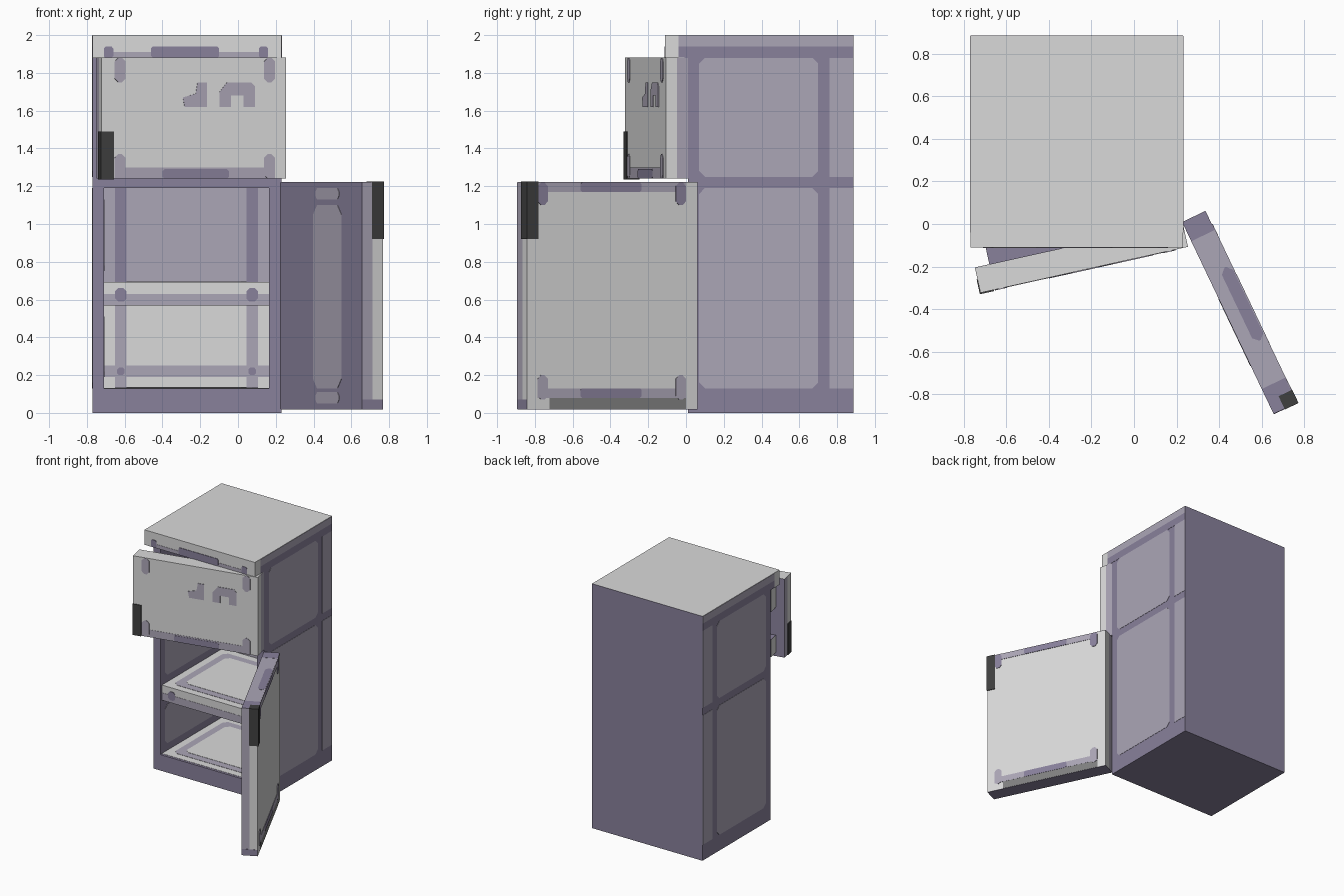
import bpy, bmesh, math
from mathutils import Matrix, Vector

cube = bpy.data.objects.get("Cube")
if cube:
    bpy.data.objects.remove(cube, do_unlink=True)


def material(name, r, g, b):
    m = bpy.data.materials.new(name)
    m.use_nodes = True
    m.diffuse_color = (r, g, b, 1)
    m.node_tree.nodes["Principled BSDF"].inputs["Base Color"].default_value = (r, g, b, 1)
    return m


LIGHT = material("light grey", 0.70, 0.70, 0.70)
PALE = material("pale purple", 0.41, 0.38, 0.47)
PURPLE = material("mid purple", 0.25, 0.22, 0.33)
GREY = material("mid grey", 0.22, 0.22, 0.22)
DARK = material("dark grey", 0.05, 0.05, 0.05)
HOME = Matrix.Identity(4)


def solid(name, mat, pts, axis, a, b, place=HOME):
    """Extrude a flat outline along an axis from a to b."""
    bm = bmesh.new()
    rings = []
    for d in (a, b):
        ring = []
        for p in pts:
            co = list(p)
            co.insert(axis, d)
            ring.append(bm.verts.new(place @ Vector(co)))
        rings.append(ring)
        bm.faces.new(ring)
    for i in range(len(pts)):
        j = (i + 1) % len(pts)
        bm.faces.new((rings[0][i], rings[0][j], rings[1][j], rings[1][i]))
    bmesh.ops.recalc_face_normals(bm, faces=bm.faces)
    mesh = bpy.data.meshes.new(name)
    bm.to_mesh(mesh)
    bm.free()
    mesh.materials.append(mat)
    ob = bpy.data.objects.new(name, mesh)
    bpy.context.collection.objects.link(ob)
    return ob


def outline(a0, a1, b0, b1, cut=0):
    if not cut:
        return [(a0, b0), (a1, b0), (a1, b1), (a0, b1)]
    return [(a0 + cut, b0), (a1 - cut, b0), (a1, b0 + cut), (a1, b1 - cut),
            (a1 - cut, b1), (a0 + cut, b1), (a0, b1 - cut), (a0, b0 + cut)]


def box(name, mat, x, y, z, place=HOME):
    return solid(name, mat, outline(*x, *y), 2, *z, place)


def plate(name, mat, axis, at, sign, rect, level=1, cut=0, place=HOME):
    """Thin painted panel lying on a face."""
    return solid(name, mat, outline(*rect, cut), axis, at, at + sign * 0.002 * level, place)


# Cabinet shell
L, R, F, B = -0.77, 0.23, 0.01, 0.885
IL, IR, IB = -0.71, 0.165, 0.82
box("left_wall", PURPLE, (IR, R), (F, B), (0, 1.88))
box("right_wall", PURPLE, (L, IL), (F, B), (0, 1.88))
box("back_wall", PURPLE, (IL, IR), (IB, B), (0, 1.88))
box("base", PURPLE, (IL, IR), (F, IB), (0, 0.13))
box("divider", PURPLE, (IL, IR), (F, IB), (1.19, 1.25))
box("top_cap", LIGHT, (L, R), (-0.11, B), (1.88, 2))
plate("cap_back", PURPLE, 1, B, 1, (L, R, 0, 2))
plate("cap_underside", PALE, 2, 1.88, -1, (L, R, -0.11, F))

# Side panels, the same on both flanks
for side, x, s in (("left", R, 1), ("right", L, -1)):
    for z0, z1 in ((0.13, 1.19), (1.25, 1.88)):
        plate(side + "_side_panel", PALE, 0, x, s, (0.07, 0.70, z0, z1), 1, 0.03)
        plate(side + "_rear_panel", PALE, 0, x, s, (0.76, B, z0, z1))
    plate(side + "_cap_band", PURPLE, 0, x, s, (-0.04, B, 1.88, 1.94))
    plate(side + "_cap_panel", PALE, 0, x, s, (-0.04, B, 1.94, 1.998))

# Cap front trim
plate("cap_trim", PALE, 1, -0.11, -1, (-0.71, 0.16, 1.88, 1.91))
plate("cap_stripe", PURPLE, 1, -0.11, -1, (-0.46, -0.10, 1.88, 1.94), 2, 0.01)
for x in (-0.71, 0.11):
    plate("cap_corner", PURPLE, 1, -0.11, -1, (x, x + 0.05, 1.88, 1.94), 2, 0.01)

# Interior linings
plate("upper_lining", PALE, 1, IB, -1, (IL, IR, 0.69, 1.19))
plate("lower_lining", LIGHT, 1, IB, -1, (IL, IR, 0.13, 0.57))
plate("freezer_lining", LIGHT, 1, IB, -1, (IL, IR, 1.25, 1.88))
for x in (-0.65, 0.045):
    plate("upper_lining_stripe", PURPLE, 1, IB, -1, (x, x + 0.06, 0.69, 1.19), 2)
    plate("lower_lining_stripe", PALE, 1, IB, -1, (x, x + 0.06, 0.13, 0.57), 2)
    plate("lining_dot", PURPLE, 1, IB, -1, (x + 0.01, x + 0.05, 0.2, 0.24), 3, 0.01)
plate("lining_cross_stripe", PALE, 1, IB, -1, (IL, IR, 0.19, 0.25), 2)
for x, s in ((IL, 1), (IR, -1)):
    for z0, z1 in ((0.19, 0.51), (0.75, 1.13)):
        plate("inner_side_panel", PALE, 0, x, s, (0.07, 0.70, z0, z1), 1, 0.03)

# Shelf and light floors with a ring of pale trim
box("shelf", LIGHT, (IL, IR), (0.03, IB), (0.57, 0.69))
plate("shelf_underside", PALE, 2, 0.57, -1, (IL, IR, 0.03, IB))
plate("shelf_front_band", PALE, 1, 0.03, -1, (IL, IR, 0.57, 0.63))
for x in (-0.65, 0.045):
    plate("shelf_front_mark", PURPLE, 1, 0.03, -1, (x, x + 0.06, 0.59, 0.66), 2, 0.015)
for name, z in (("shelf", 0.69), ("floor", 0.13), ("freezer_floor", 1.25)):
    plate(name + "_top", LIGHT, 2, z, 1, (IL, IR, 0.03, IB))
    plate(name + "_trim", PALE, 2, z, 1, (-0.65, 0.105, 0.09, 0.76), 2, 0.03)
    plate(name + "_centre", LIGHT, 2, z, 1, (-0.59, 0.045, 0.15, 0.70), 3, 0.03)


def hinge(angle):
    return Matrix.Translation((0.228, F, 0)) @ Matrix.Rotation(math.radians(angle), 4, 'Z')


def door(name, place, z0, z1, grip_z):
    """Door in closed position, hinged at the origin, outer face towards -y."""
    box(name + "_outer", LIGHT, (-1, 0), (-0.12, -0.06), (z0, z1), place)
    box(name + "_inner", PALE, (-1, 0), (-0.06, 0), (z0, z1), place)
    plate(name + "_inside", PURPLE, 1, 0, 1, (-1, 0, z0, z1), 1, 0, place)
    box(name + "_handle", DARK, (-1.004, -0.935), (-0.126, -0.055), grip_z, place)


def front(name, mat, rect, level, cut, place):
    plate(name, mat, 1, -0.12, -1, rect, level, cut, place)


# Upper door, slightly open
up = hinge(12.5)
door("upper_door", up, 1.24, 1.88, (1.236, 1.49))
plate("upper_door_top", LIGHT, 2, 1.88, 1, (-1, 0, -0.12, 0), 1, 0, up)
front("upper_door_band", PALE, (-0.93, -0.06, 1.24, 1.30), 1, 0, up)
front("upper_door_stripe", PURPLE, (-0.67, -0.31, 1.24, 1.29), 2, 0.01, up)
for x in (-0.93, -0.12):
    front("upper_door_low_corner", PALE, (x, x + 0.06, 1.24, 1.37), 2, 0.02, up)
    front("upper_door_high_corner", PALE, (x, x + 0.06, 1.75, 1.88), 2, 0.02, up)
small_patch = [(-0.55, 1.62), (-0.43, 1.62), (-0.43, 1.75), (-0.48, 1.75), (-0.49, 1.69), (-0.56, 1.67)]
arch_patch = [(-0.36, 1.62), (-0.30, 1.62), (-0.30, 1.68), (-0.23, 1.68), (-0.23, 1.62), (-0.17, 1.62),
              (-0.17, 1.73), (-0.19, 1.75), (-0.32, 1.75), (-0.36, 1.70)]
for name, pts in (("small_patch", small_patch), ("arch_patch", arch_patch)):
    solid(name, PALE, pts, 1, -0.12, -0.124, up)

# Racks on the inside of the upper door
for z0, z1 in ((1.27, 1.41), (1.64, 1.83)):
    box("door_rack", LIGHT, (-0.93, -0.07), (0, 0.09), (z0, z1), up)
    plate("rack_top", PURPLE, 2, z1, 1, (-0.93, -0.07, 0, 0.09), 1, 0, up)
    plate("rack_face", PURPLE, 1, 0.09, 1, (-0.93, -0.07, z0, z1), 1, 0, up)

# Lower door, wide open
low = hinge(115.5)
door("lower_door", low, 0.02, 1.22, (0.92, 1.224))
plate("lower_door_top", PALE, 2, 1.22, 1, (-1, 0, -0.12, 0), 1, 0, low)
plate("lower_door_bottom", PURPLE, 2, 0.02, -1, (-1, 0, -0.12, 0), 1, 0, low)
for x0, x1 in ((-1, -0.87), (-0.1, 0)):
    plate("lower_door_top_end", PURPLE, 2, 1.22, 1, (x0, x1, -0.12, 0), 1.5, 0, low)
plate("lower_door_top_stripe", PURPLE, 2, 1.22, 1, (-0.66, -0.28, -0.118, -0.06), 1.5, 0.025, low)
plate("lower_door_end_mark", PURPLE, 0, -1, -1, (-0.12, 0, 0.02, 0.07), 1, 0, low)
plate("lower_door_inside_panel", PALE, 1, 0, 1, (-0.75, -0.40, 0.13, 1.10), 2, 0.05, low)
for z0, z1 in ((0.05, 0.11), (1.13, 1.19)):
    plate("lower_door_inside_bar", PALE, 1, 0, 1, (-0.72, -0.43, z0, z1), 2, 0.02, low)
front("lower_door_kick", GREY, (-0.87, -0.07, 0.02, 0.08), 1, 0, low)
for z0, z1, c0, c1 in ((0.08, 0.13, 0.07, 0.20), (1.17, 1.22, 1.10, 1.22)):
    front("lower_door_band", PALE, (-0.94, -0.07, z0, z1), 1.5, 0, low)
    front("lower_door_stripe", PURPLE, (-0.69, -0.33, z0, z1), 2, 0.01, low)
    for x in (-0.94, -0.13):
        front("lower_door_corner", PALE if z0 < 1 else PURPLE, (x, x + 0.06, c0, c1), 2, 0.02, low)
